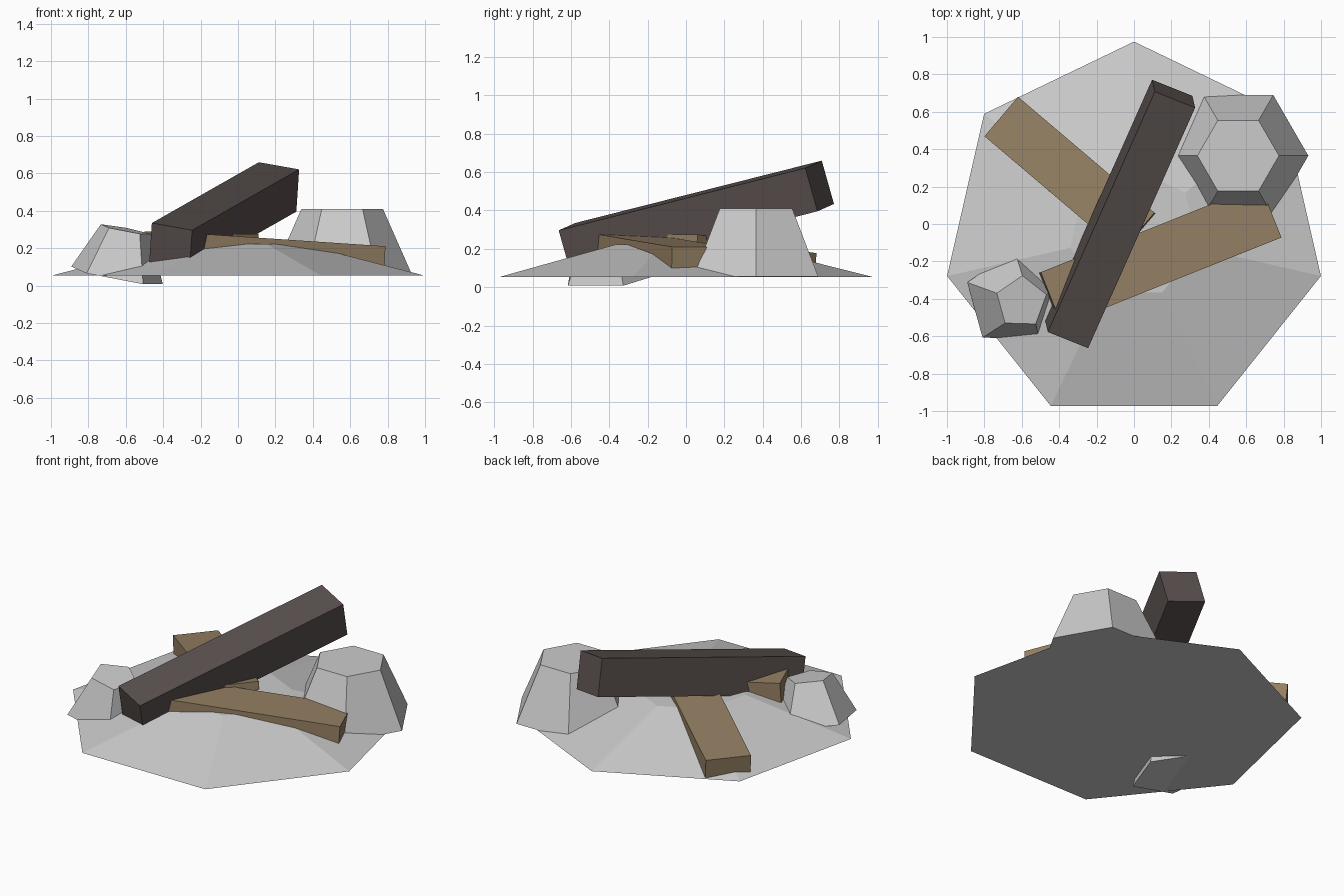
import bpy, bmesh, math
from mathutils import Vector, Matrix

if "Cube" in bpy.data.objects:
    bpy.data.objects.remove(bpy.data.objects["Cube"])


def material(name, rgb):
    m = bpy.data.materials.new(name)
    m.diffuse_color = (*rgb, 1)
    m.use_nodes = True
    m.node_tree.nodes["Principled BSDF"].inputs["Base Color"].default_value = m.diffuse_color
    return m


def finish(name, bm, matrix, mat=None):
    me = bpy.data.meshes.new(name)
    bm.to_mesh(me)
    bm.free()
    ob = bpy.data.objects.new(name, me)
    bpy.context.collection.objects.link(ob)
    ob.matrix_world = matrix
    if mat:
        me.materials.append(mat)
    return ob


def frustum(name, sides, base, r_base, r_top, height, phase, axis=(0, 0, 1)):
    """Flat-faced stub of a pyramid standing on 'base', leaning along 'axis'."""
    bm = bmesh.new()
    rings = []
    for r, z in ((r_base, 0), (r_top, height)):
        rings.append([bm.verts.new((r * math.cos(a), r * math.sin(a), z))
                      for a in (math.radians(phase + 360 * i / sides) for i in range(sides))])
    low, high = rings
    bm.faces.new(low[::-1])
    bm.faces.new(high)
    for i in range(sides):
        j = (i + 1) % sides
        bm.faces.new((low[i], low[j], high[j], high[i]))
    lean = Vector((0, 0, 1)).rotation_difference(Vector(axis)).to_matrix().to_4x4()
    return finish(name, bm, Matrix.Translation(base) @ lean)


def beam(name, top_centre, along, across, size, mat):
    """Box of size (length, width, thickness) hung below the middle of its top face."""
    x = Vector(along).normalized()
    z = x.cross(Vector(across)).normalized()
    y = z.cross(x)
    rot = Matrix((x, y, z)).transposed().to_4x4()
    bm = bmesh.new()
    bmesh.ops.create_cube(bm, size=1)
    bmesh.ops.scale(bm, vec=size, verts=bm.verts)
    bmesh.ops.translate(bm, vec=(0, 0, -size[2] / 2), verts=bm.verts)
    return finish(name, bm, Matrix.Translation(top_centre) @ rot, mat)


char = material("charred_wood", (0.10, 0.08, 0.075))
tan = material("tan_wood", (0.30, 0.215, 0.125))

# Low heptagonal mound
frustum("rubble_mound", 7, (0, -0.05, 0.053), 1.025, 0.35, 0.17, 90)

# Rocks: upright hexagonal one, leaning pentagonal one
frustum("large_rock", 6, (0.557, 0.365, 0.055), 0.375, 0.218, 0.355, 0)
frustum("small_rock", 5, (-0.65, -0.40, 0.05), 0.262, 0.142, 0.255, 160, (0.19, -0.07, 1))

# Charred log lying across the heap
beam("charred_log", (-0.067, 0.022, 0.478), (0.572, 1.285, 0.325),
     (-0.216, 0.085, 0.038), (1.444, 0.235, 0.235), char)

# Two planks half sunk in the mound
beam("long_plank", (0.145, -0.165, 0.25), (1.177, 0.47, -0.079),
     (-0.37, 0.93, 0), (1.267, 0.305, 0.15), tan)
beam("short_plank", (-0.345, 0.265, 0.226), (0.73, -0.62, 0.098),
     (0.65, 0.76, 0), (0.962, 0.277, 0.12), tan)
